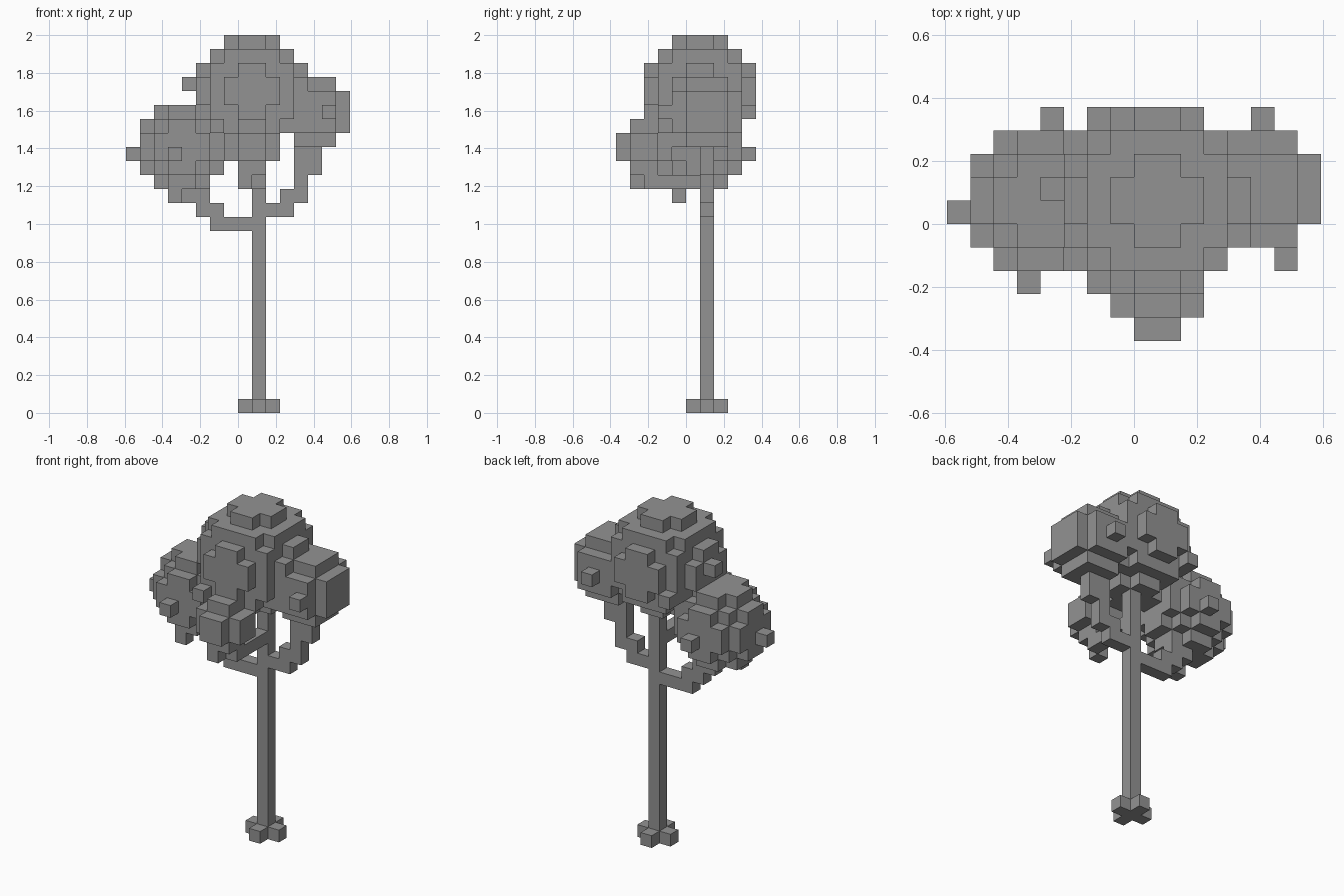
import bpy, bmesh
from itertools import product
from mathutils import Vector

if "Cube" in bpy.data.objects:
    bpy.data.objects.remove(bpy.data.objects["Cube"])

V = 2 / 27            # cube size: the tree is 27 cubes tall
parts = {}            # part name -> set of grid cells
solid = set()         # every filled cell

# One dark grey for the whole tree
grey = bpy.data.materials.new("dark_grey")
grey.diffuse_color = (0.29, 0.29, 0.29, 1)
grey.use_nodes = True
grey.node_tree.nodes["Principled BSDF"].inputs["Base Color"].default_value = grey.diffuse_color


def add_part(name, cells):
    """Claim the cells that no earlier part has filled."""
    parts[name] = set(cells) - solid
    solid.update(parts[name])


def ball(centre, radius, extras=()):
    """Cells whose middle lies in a sphere, plus stray leaf cubes."""
    c = Vector(centre)
    spans = [range(int(k - radius) - 1, int(k + radius) + 2) for k in centre]
    cells = {p for p in product(*spans)
             if (Vector(p) + Vector((.5, .5, .5)) - c).length <= radius}
    return cells | set(extras)


def build(name, cells):
    """Skin a part with square faces wherever a cell meets open air."""
    bm = bmesh.new()
    verts = {}

    def vert(p):
        if p not in verts:
            verts[p] = bm.verts.new(Vector(p) * V)
        return verts[p]

    for cell in sorted(cells):
        for axis, side in product(range(3), (0, 1)):
            near = list(cell)
            near[axis] += 1 if side else -1
            if tuple(near) in solid:
                continue
            a, b = (axis + 1) % 3, (axis + 2) % 3
            corners = []
            for i, j in ((0, 0), (1, 0), (1, 1), (0, 1)):
                p = list(cell)
                p[axis] += side
                p[a] += i
                p[b] += j
                corners.append(vert(tuple(p)))
            bm.faces.new(corners if side else corners[::-1])
    mesh = bpy.data.meshes.new(name)
    bm.to_mesh(mesh)
    bm.free()
    mesh.materials.append(grey)
    bpy.context.collection.objects.link(bpy.data.objects.new(name, mesh))


# Trunk with cross-shaped foot
add_part("trunk", [(1, 1, z) for z in range(19)])
add_part("roots", [(0, 1, 0), (2, 1, 0), (1, 0, 0), (1, 2, 0)])

# Leaf clusters
add_part("crown_leaves", ball((1, 1, 23), 4, [(-4, 1, 23), (-2, -3, 20), (-2, 4, 21)]))
add_part("right_leaves", ball((5.5, 1.5, 21.5), 2.5, [(6, -2, 21), (5, 4, 21)]))
add_part("left_leaves", ball((-4, 1, 19), 3,
                             [(-8, 0, 18), (-5, -3, 18), (-4, 4, 18), (-5, -1, 15)]))
add_part("front_leaves", ball((1, -3, 19), 2, [(0, -4, 16)]))

# Stepped branches in the trunk plane, given as (x, z), and the front one
add_part("left_branch", [(x, 1, z) for x, z in
                         ((0, 13), (-1, 13), (-2, 13), (-2, 14), (-3, 14), (-3, 15), (-4, 15))])
add_part("right_branch", [(x, 1, z) for x, z in
                          ((2, 14), (3, 14), (3, 15), (4, 15), (4, 16), (4, 17), (5, 17), (4, 18), (5, 18))])
add_part("front_branch", [(1, y, 16) for y in range(-3, 1)])

for part, cells in parts.items():
    build(part, cells)
